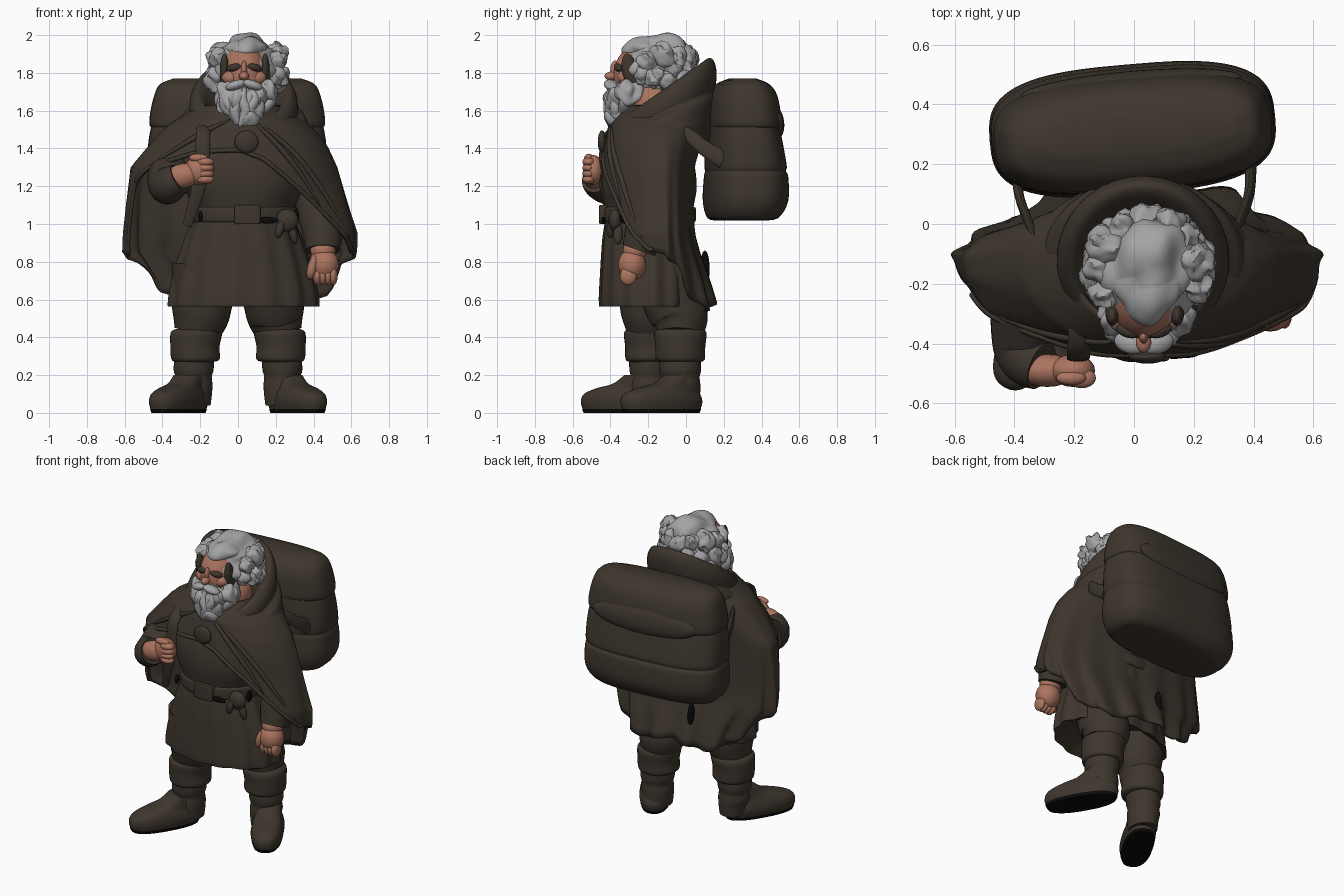
import bpy, bmesh, math, random
from mathutils import Vector, Matrix, Euler, noise

random.seed(4)


def material(name, rgb):
    m = bpy.data.materials.new(name)
    m.diffuse_color = (*rgb, 1)
    return m


CLOTH = material("brown_cloth", (0.048, 0.037, 0.027))
SKIN = material("skin", (0.41, 0.175, 0.115))
HAIR = material("grey_hair", (0.37, 0.37, 0.38))
BLACK = material("black", (0.003, 0.003, 0.003))


def finish(name, bm, mat, loc=(0, 0, 0), turn=0):
    bmesh.ops.recalc_face_normals(bm, faces=bm.faces)
    me = bpy.data.meshes.new(name)
    bm.to_mesh(me)
    bm.free()
    me.materials.append(mat)
    ob = bpy.data.objects.new(name, me)
    ob.location = loc
    ob.rotation_euler.z = math.radians(turn)
    bpy.context.collection.objects.link(ob)
    return ob


def smooth_keys(keys, k=4):
    """Catmull-Rom resampling of a list of equal-length tuples."""
    out = []
    for i in range(len(keys) - 1):
        a, b, c, d = (keys[max(0, min(len(keys) - 1, i + o))] for o in (-1, 0, 1, 2))
        for s in range(k):
            t = s / k
            out.append([0.5 * (2 * q + (r - p) * t + (2 * p - 5 * q + 4 * r - w) * t * t
                               + (3 * q - p - 3 * r + w) * t ** 3) for p, q, r, w in zip(a, b, c, d)])
    return out + [list(keys[-1])]


def lerp_keys(keys, x):
    """Linear lookup in rows that start with an ascending key."""
    for a, b in zip(keys, keys[1:]):
        if x <= b[0]:
            t = max(0, (x - a[0]) / (b[0] - a[0]))
            return [p + (q - p) * t for p, q in zip(a[1:], b[1:])]
    return keys[-1][1:]


def skin_rows(bm, rows, caps=True):
    vr = [[bm.verts.new(p) for p in row] for row in rows]
    n = len(vr[0])
    for a, b in zip(vr, vr[1:]):
        for j in range(n):
            bm.faces.new((a[j], a[(j + 1) % n], b[(j + 1) % n], b[j]))
    if caps:
        bm.faces.new(vr[0][::-1])
        bm.faces.new(vr[-1])


def loft(name, rings, mat, n=40, power=2.0, waves=14, **kw):
    """Rings: z, cx, cy, rx, ry, tilt, pleat depth."""
    rows = []
    for z, cx, cy, rx, ry, tilt, pleat in smooth_keys([tuple(r) + (0,) * (7 - len(r)) for r in rings]):
        row = []
        for j in range(n):
            a = 2 * math.pi * j / n
            c, s = math.cos(a), math.sin(a)
            f = 1 + pleat * math.sin(waves * a)
            x = rx * f * math.copysign(abs(c) ** (2 / power), c)
            y = ry * f * math.copysign(abs(s) ** (2 / power), s)
            row.append((cx + x, cy + y, z + tilt * y))
        rows.append(row)
    bm = bmesh.new()
    skin_rows(bm, rows)
    return finish(name, bm, mat, **kw)


def tubes(name, paths, mat, flat=1.0, n=16, ref=(0, 1, 0.1), **kw):
    """Paths of (x, y, z, radius)."""
    bm = bmesh.new()
    for path in paths:
        pts = smooth_keys(path, 5)
        rows = []
        for i, p in enumerate(pts):
            t = (Vector(pts[min(i + 1, len(pts) - 1)][:3]) - Vector(pts[max(i - 1, 0)][:3])).normalized()
            side = t.cross(Vector(ref)).normalized()
            nrm = side.cross(t)
            rows.append([Vector(p[:3]) + p[3] * (math.cos(a) * side + flat * math.sin(a) * nrm)
                         for a in (2 * math.pi * j / n for j in range(n))])
        skin_rows(bm, rows)
    return finish(name, bm, mat, **kw)


def blobs(name, items, mat, seg=20, lump=0.0, freq=(14, 14, 9)):
    """Ellipsoids (centre, radii[, euler degrees]), optionally roughened into locks."""
    bm = bmesh.new()
    for it in items:
        rot = Euler([math.radians(d) for d in (it[2] if len(it) > 2 else (0, 0, 0))]).to_matrix().to_4x4()
        m = Matrix.Translation(it[0]) @ rot @ Matrix.Diagonal((*it[1], 1))
        vs = bmesh.ops.create_uvsphere(bm, u_segments=seg, v_segments=seg // 2 + 2, radius=1, matrix=m)["verts"]
        if lump:
            for v in vs:
                q = Vector(c * f for c, f in zip(v.co, freq))
                v.co += (v.co - Vector(it[0])).normalized() * lump * noise.noise(q)
    return finish(name, bm, mat)


# Legs and boots, splayed outwards, one foot forward
for s, ly, fy, tag in ((1, -0.03, -0.13, "left"), (-1, -0.19, -0.34, "right")):
    tubes("trouser_" + tag, [[(s * .17, ly * .5 - .1, .78, .18), (s * .19, ly * .8 - .04, .58, .16),
                              (s * .2, ly, .5, .148), (s * .22, ly, .42, .12)]], CLOTH, n=28)
    loft("boot_cuff_" + tag, [(.27, s * .23, ly, .10, .11), (.285, s * .225, ly, .128, .13), (.35, s * .228, ly, .13, .132),
                              (.425, s * .22, ly, .136, .138), (.445, s * .215, ly, .11, .11)], CLOTH)
    loft("boot_shaft_" + tag, [(.04, s * .23, ly, .085, .10), (.1, s * .23, ly, .092, .105), (.15, s * .235, ly, .1, .106),
                               (.19, s * .235, ly, .096, .102), (.23, s * .235, ly, .106, .11),
                               (.3, s * .23, ly, .105, .11)], CLOTH)
    loft("boot_foot_" + tag, [(.018, 0, 0, .094, .228), (.06, 0, 0, .102, .238), (.1, 0, .003, .096, .222),
                              (.13, 0, .03, .085, .175), (.155, 0, .08, .08, .12), (.2, 0, .12, .078, .09)],
         CLOTH, power=2.4, loc=(s * .315, fy, 0), turn=30 * s)
    loft("boot_sole_" + tag, [(0, 0, 0, .09, .222), (.02, 0, 0, .096, .232)], BLACK, power=2.4,
         loc=(s * .315, fy, 0), turn=30 * s)

# Pleated tunic with belt, buckle and pouches
TY = -.195
loft("tunic", [(.64, .03, TY, .22, .17), (.572, .03, TY, .37, .245, 0, .02), (.582, .03, TY, .395, .262, 0, .025),
               (.75, .03, TY, .365, .255, 0, .025), (.92, .03, TY, .31, .245, 0, .02), (1.03, .03, TY, .27, .232, 0, .008),
               (1.09, .03, TY, .27, .235), (1.2, .03, TY, .32, .252), (1.34, .02, TY, .35, .238),
               (1.5, .02, -.17, .3, .2), (1.6, .02, -.17, .18, .15)], CLOTH, n=112)
loft("belt", [(1.01, .03, TY, .27, .235), (1.02, .03, TY, .282, .247), (1.08, .03, TY, .282, .247),
              (1.09, .03, TY, .27, .235)], CLOTH, n=64)
loft("belt_buckle", [(1.0, .05, -.435, .06, .02), (1.01, .05, -.435, .068, .025), (1.09, .05, -.435, .068, .025),
                     (1.1, .05, -.435, .06, .02)], CLOTH, power=5)
blobs("belt_pouches", [((.26, -.375, 1.02), (.06, .035, .06)), ((.29, -.36, .95), (.022, .025, .06), (0, -15, 0)),
                       ((.22, -.4, .97), (.022, .02, .045), (0, 15, 0))], CLOTH)
blobs("dark_gaps", [((.16, -.437, 1.02), (.055, .012, .018)), ((-.2, -.37, 1.04), (.012, .02, .03)),
                    ((.31, -.32, 1.04), (.012, .03, .04)), ((-.11, .1, .76), (.022, .025, .1))], BLACK)

# Cape: height of hem by angle, half-sizes by height
HEM = [(0, .84), (22, .78), (32, .62), (60, .54), (90, .6), (120, .56), (148, .64), (166, .80), (186, .84), (196, 1.2),
       (215, 1.3), (245, 1.38), (270, 1.39), (285, 1.34), (310, 1.14), (330, .95), (345, .86), (360, .84)]
SIZE = [(.53, .50, .45, .3, .285), (.7, .56, .5, .3, .24), (.85, .61, .61, .31, .19), (.95, .62, .61, .33, .165),
        (1.1, .575, .60, .335, .16), (1.3, .515, .58, .33, .165), (1.42, .46, .48, .315, .2),
        (1.52, .38, .39, .29, .23), (1.64, .2, .2, .22, .2)]  # z, +x, -x, front, back


def cape_point(deg, t):
    z = 1.63 + (lerp_keys(HEM, deg)[0] - 1.63) * t
    px, nx, f, b = lerp_keys(SIZE, z)
    a = math.radians(deg)
    c, s = math.cos(a), math.sin(a)
    back = max(0, s + .25)
    w = 1 + .06 * back * t * t * math.sin(15 * a) + .008 * t * math.sin(9 * a + 6 * t)
    return Vector((.01 + (px if c > 0 else nx) * c * w, -.12 + (b if s > 0 else f) * s * w, z))


bm = bmesh.new()
skin_rows(bm, [[cape_point(j * 2.5, i / 24) for j in range(144)] for i in range(25)], caps=False)
cape = finish("shoulder_cape", bm, CLOTH)
sol = cape.modifiers.new("thickness", 'SOLIDIFY')
sol.thickness = .018
tubes("cape_front_hem", [[(*cape_point(d, .99), .012) for d in range(200, 356, 6)]], CLOTH, n=8, ref=(0, 0, 1))
tubes("cape_folds", [[(*cape_point(d0 + (d1 - d0) * k / 5, .3 + .13 * k), .003 + .013 * math.sin(math.pi * k / 5))
                      for k in range(6)] for d0, d1 in ((280, 318), (285, 340), (262, 215))], CLOTH, n=10,
      ref=(0.3, 0.5, 1))
blobs("cape_clasp", [((.045, -.445, 1.435), (.063, .022, .06))], CLOTH)

# Lowered hood, tilted up behind the head with a thick rounded rim
loft("hood", [(1.56, .03, -.17, .15, .16, .5), (1.64, .03, -.155, .19, .195, .7), (1.685, .03, -.14, .215, .22, .72),
              (1.705, .03, -.13, .24, .245, .7), (1.695, .03, -.125, .262, .267, .66), (1.66, .03, -.12, .282, .28, .58),
              (1.615, .03, -.12, .288, .28, .5), (1.59, .03, -.12, .288, .272, .44),
              (1.565, .03, -.12, .325, .28, .36), (1.52, .03, -.125, .345, .275, .2), (1.49, .02, -.13, .375, .275, .1),
              (1.42, .02, -.13, .38, .26)], CLOTH, n=64)

# Right arm bent to the strap, left arm hanging
tubes("sleeve_right", [[(-.28, -.12, 1.4, .1), (-.36, -.25, 1.28, .11), (-.375, -.39, 1.205, .1),
                        (-.355, -.45, 1.215, .092), (-.31, -.475, 1.24, .082)]], CLOTH, n=24, ref=(0, 0.2, 1))
tubes("sleeve_left", [[(.3, -.12, 1.38, .11), (.4, -.14, 1.15, .12), (.445, -.2, 1.0, .115), (.45, -.25, .86, .09)]],
      CLOTH, n=24)
blobs("hand_right", [((-.29, -.49, 1.255), (.1, .055, .065), (0, -12, 0)), ((-.205, -.49, 1.285), (.075, .055, .08)),
                     ((-.21, -.515, 1.35), (.05, .024, .022))]
      + [((-.175, -.515, 1.235 + .031 * k), (.048, .034, .024)) for k in range(4)], SKIN)
blobs("hand_left", [((.45, -.27, .86), (.068, .065, .06)), ((.455, -.285, .785), (.08, .075, .085)),
                    ((.395, -.32, .77), (.028, .035, .065), (0, 15, 0))]
      + [((.42 + .028 * k, -.305, .725), (.024, .045, .05)) for k in range(4)], SKIN)

# Backpack: bulging body, top flap, seams and straps
PACK = dict(loc=(-.005, .315, 0), turn=5)
loft("pack_body", [(1.02, 0, -.03, .32, .10), (1.03, 0, -.015, .42, .175), (1.12, 0, 0, .475, .215), (1.25, 0, .003, .475, .212),
                   (1.28, 0, 0, .466, .202), (1.31, 0, 0, .474, .207), (1.45, 0, -.01, .468, .192),
                   (1.58, 0, -.015, .435, .17), (1.63, 0, -.015, .38, .12)], CLOTH, n=72, power=3.0, **PACK)
loft("pack_flap", [(1.5, 0, -.01, .41, .16), (1.515, 0, -.01, .46, .188), (1.58, 0, -.012, .462, .188),
                   (1.68, 0, -.015, .44, .172), (1.74, 0, -.015, .41, .13), (1.77, 0, -.015, .34, .06)],
     CLOTH, n=72, power=3.0, **PACK)
# front lip of the flap, drooping over the pack
blobs("pack_flap_lip", [((-.01, .46, 1.54), (.37, .05, .1), (8, 0, 5))], CLOTH, 32)
tubes("chest_strap", [[(-.18, -.24, 1.55, .036), (-.185, -.42, 1.48, .038), (-.19, -.45, 1.3, .038),
                       (-.22, -.44, 1.15, .035), (-.27, -.4, .99, .025)]], CLOTH, flat=.3)
tubes("shoulder_straps", [[(s * .3, -.12, 1.53, .03), (s * .35, 0, 1.48, .035), (s * .385, .1, 1.4, .04),
                           (s * .39, .2, 1.34, .05)] for s in (1, -1)], CLOTH, flat=.4, ref=(1, 0, 0.1))

# Head and face
blobs("head", [((.035, -.22, 1.785), (.125, .165, .175)), ((.04, -.17, 1.64), (.16, .14, .13)),
               ((.032, -.395, 1.783), (.026, .036, .024)), ((.032, -.375, 1.82), (.016, .025, .045)),
               ((-.03, -.325, 1.775), (.055, .04, .04)), ((.095, -.325, 1.775), (.055, .04, .04))], SKIN, 28)
blobs("eyes_and_sideburns", [((.033 + s * .054, -.358, 1.828), (.042, .022, .02), (0, s * 12, s * 18)) for s in (1, -1)]
      + [((.036 + s * .108, -.295, 1.805), (.024, .042, .1), (12, 0, 0)) for s in (1, -1)], CLOTH)

# Swept-back hair with wavy tufts round the sides and back
blobs("hair", [((.045, -.145, 1.835), (.172, .185, .168)), ((.045, -.2, 1.93), (.12, .12, .062), (8, 0, 0))],
      HAIR, 56, .035, (11, 7, 13))
tufts = []
for k in range(26):
    a = math.radians(-28 + 236 * k / 25)
    z = (1.80, 1.88, 1.76)[k % 3] + random.uniform(-.02, .02)
    r = random.uniform(.045, .06)
    tufts.append(((.05 + .165 * math.cos(a), -.15 + .165 * math.sin(a), z), (r, r, r * 1.2),
                  (random.uniform(-40, 40), random.uniform(-40, 40), 0)))
blobs("hair_tufts", tufts, HAIR, 20, .025, (32, 32, 26))

# Full beard, tapering locks and moustache
blobs("beard", [((.035, -.325, 1.645), (.13, .105, .125)), ((-.055, -.3, 1.69), (.068, .07, .075)),
                ((.14, -.3, 1.69), (.068, .07, .075)), ((.03, -.365, 1.57), (.08, .065, .065))],
      HAIR, 40, .03, (30, 20, 12))
blobs("moustache", [((.033 + s * .045, -.398, 1.735), (.058, .036, .025), (0, s * 18, s * 15)) for s in (1, -1)], HAIR)
locks = []
for k in range(7):
    u = (k - 3) / 3
    y = -.40 + .08 * u * u
    sway = .012 * (-1) ** k
    locks.append([(.035 + .09 * u, y, 1.72, .012), (.035 + .125 * u + sway, y - .006, 1.66, .028),
                  (.03 + .10 * u - sway, y - .008, 1.6, .03), (.02 + .065 * u, y - .003, 1.54 + .02 * u * u, .02),
                  (.015 + .05 * u + sway, y, 1.505 + .03 * u * u, .004)])
tubes("beard_locks", locks, HAIR, n=10)

bpy.ops.object.select_all(action='SELECT')
bpy.context.view_layer.objects.active = cape
bpy.ops.object.shade_smooth_by_angle(angle=math.radians(50))
